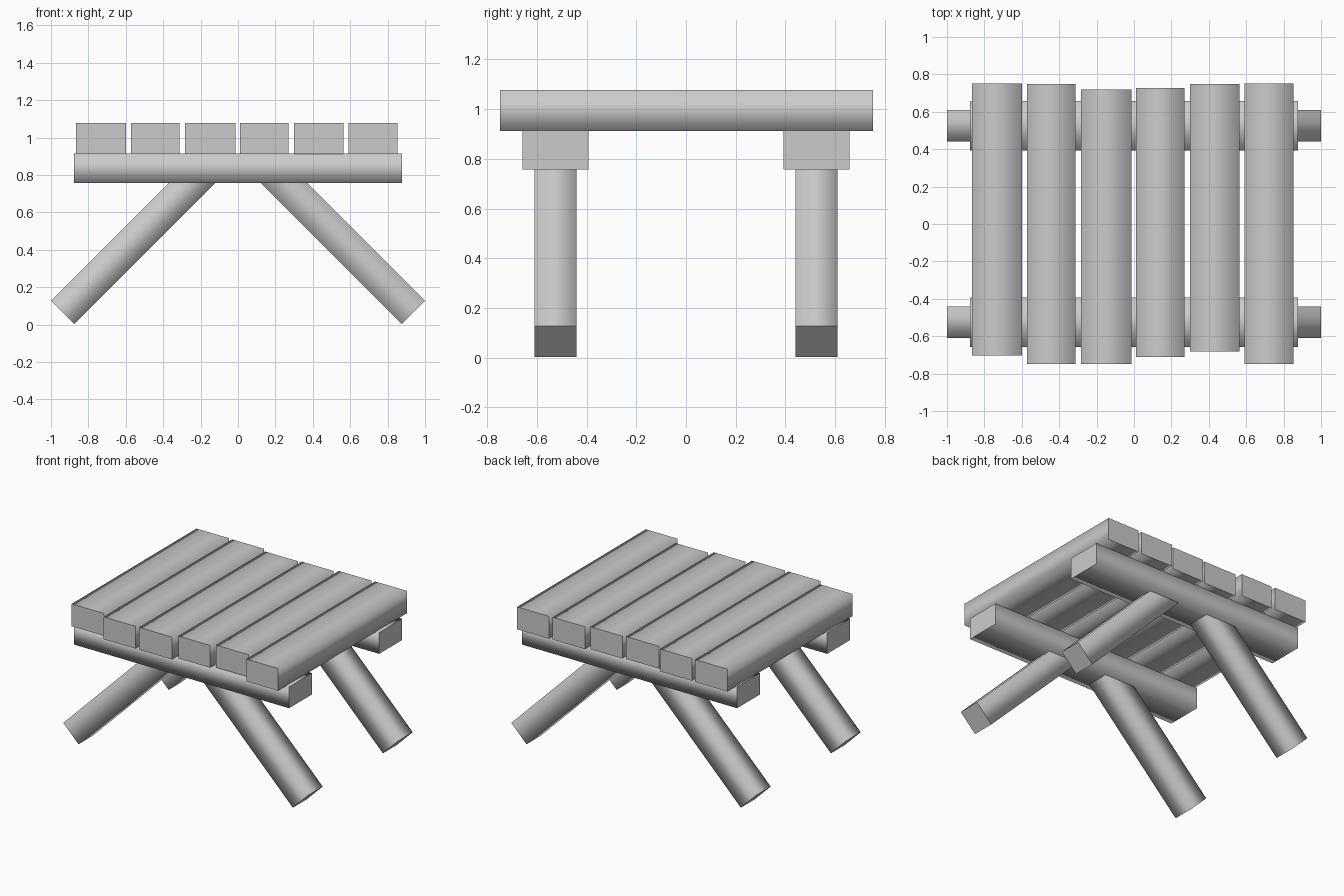
import bpy, bmesh
from math import radians
from mathutils import Matrix, Vector

if "Cube" in bpy.data.objects:
    bpy.data.objects.remove(bpy.data.objects["Cube"])


def beam(name, center, size, axis, tilt=0.0):
    """Box with sides shaded smooth around its long axis and crisp flat ends."""
    bm = bmesh.new()
    bmesh.ops.create_cube(bm, size=1.0)
    for f in bm.faces:
        f.smooth = True
    for f in bm.faces:
        if abs(f.normal[axis]) > 0.9:
            for e in f.edges:
                e.smooth = False
    bmesh.ops.scale(bm, vec=Vector(size), verts=bm.verts)
    bm.transform(Matrix.Translation(center) @ Matrix.Rotation(tilt, 4, 'Y'))
    mesh = bpy.data.meshes.new(name)
    bm.to_mesh(mesh)
    bm.free()
    obj = bpy.data.objects.new(name, mesh)
    bpy.context.collection.objects.link(obj)
    return obj


# Top planks: x start, x end, front y, back y
planks = [
    (-0.866, -0.600, -0.703, 0.752),
    (-0.573, -0.312, -0.748, 0.749),
    (-0.283, -0.014, -0.748, 0.718),
    (0.010, 0.270, -0.710, 0.728),
    (0.299, 0.564, -0.683, 0.749),
    (0.592, 0.852, -0.748, 0.752),
]
for i, (x0, x1, y0, y1) in enumerate(planks):
    beam(f"plank_{i + 1}", ((x0 + x1) / 2, (y0 + y1) / 2, 0.995),
         (x1 - x0, y1 - y0, 0.165), 1)

for end, y in (("front", -0.525), ("back", 0.525)):
    # Cross rail under the planks
    beam(f"{end}_rail", (0, y, 0.836), (1.756, 0.266, 0.158), 0)
    # Splayed legs, square cut, tops buried in the rail
    for side, s in (("left", -1), ("right", 1)):
        foot = Vector((s * 0.937, y, 0.066))
        top = Vector((s * 0.177, y, 0.826))
        length = (top - foot).length
        beam(f"{end}_{side}_leg", (foot + top) / 2,
             (0.176, 0.170, length), 2, radians(-45 * s))
